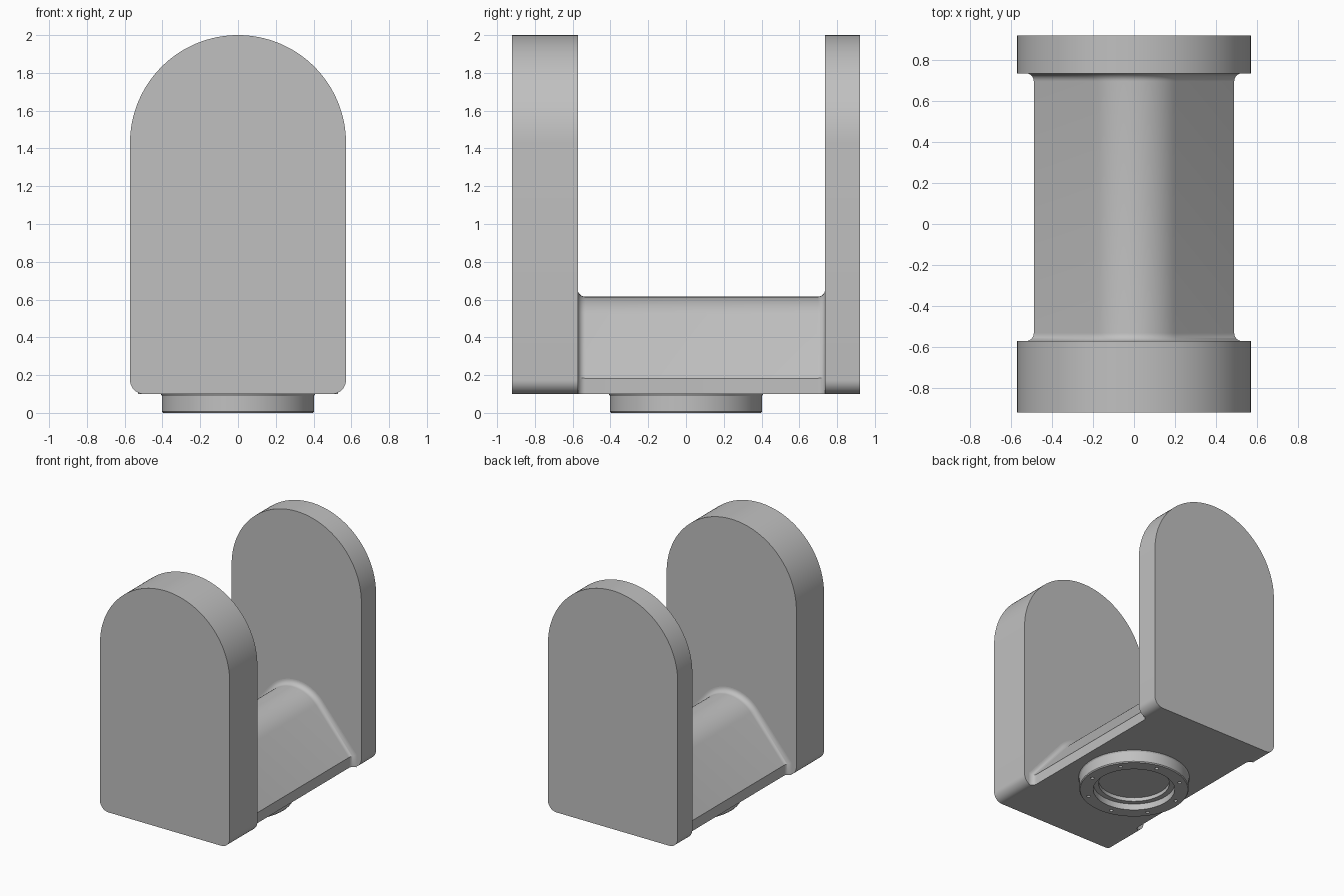
import bpy, bmesh
from math import sin, cos, pi, radians, tau

cube = bpy.data.objects.get("Cube")
if cube:
    bpy.data.objects.remove(cube, do_unlink=True)

grey = bpy.data.materials.new("mid_grey")
grey.use_nodes = True
grey.diffuse_color = (0.53, 0.53, 0.53, 1)
grey.node_tree.nodes["Principled BSDF"].inputs["Base Color"].default_value = grey.diffuse_color


def loft(name, rings):
    """Join equal-length rings of points into a capped solid."""
    bm = bmesh.new()
    loops = [[bm.verts.new(p) for p in ring] for ring in rings]
    for a, b in zip(loops, loops[1:]):
        n = len(a)
        for i in range(n):
            j = (i + 1) % n
            bm.faces.new((a[i], a[j], b[j], b[i]))
    bm.faces.new(loops[0])
    bm.faces.new(loops[-1])
    bmesh.ops.recalc_face_normals(bm, faces=bm.faces)
    mesh = bpy.data.meshes.new(name)
    bm.to_mesh(mesh)
    bm.free()
    obj = bpy.data.objects.new(name, mesh)
    bpy.context.collection.objects.link(obj)
    mesh.materials.append(grey)
    return obj


def arc(cx, cz, r, start, end, steps):
    angles = [radians(start + (end - start) * i / steps) for i in range(steps + 1)]
    return [(cx + r * cos(a), cz + r * sin(a)) for a in angles]


def circle(r, z, n=96, cx=0, cy=0):
    return [(cx + r * cos(tau * i / n), cy + r * sin(tau * i / n), z) for i in range(n)]


def finish(obj):
    bpy.ops.object.select_all(action='DESELECT')
    obj.select_set(True)
    bpy.context.view_layer.objects.active = obj
    bpy.ops.object.shade_smooth_by_angle(angle=radians(30))


BASE = 0.1
HALF = 0.572
FRONT_Y, BACK_Y = -0.573, 0.737

# Upright plates: round top, small rounded bottom corners
corner = 0.075
outline = (arc(0, 2 - HALF, HALF, 0, 180, 64)
           + arc(-HALF + corner, BASE + corner, corner, 180, 270, 10)
           + arc(HALF - corner, BASE + corner, corner, 270, 360, 10))
for name, y0, y1 in (("front_plate", -0.922, FRONT_Y), ("back_plate", BACK_Y, 0.922)):
    finish(loft(name, [[(x, y, z) for x, z in outline] for y in (y0, y1)]))


# Bridge: rounded ridge with sloping sides, flaring into both plates
def bridge_section(y, grow):
    tilt, r, top, side = radians(49.5), 0.263, 0.615, 0.49 + grow
    cz, r = top - r, r + grow
    shoulder = cz + (r - side * sin(tilt)) / cos(tilt)
    ridge = arc(0, cz, r, 40.5, 139.5, 24)
    pts = [(side, BASE), (side, shoulder)] + ridge + [(-side, shoulder), (-side, BASE)]
    return [(x, y, z) for x, z in pts]


fillet, steps = 0.04, 8
flare = [(fillet * (1 - cos(a)), fillet * (1 - sin(a)))
         for a in (pi / 2 * i / steps for i in range(steps + 1))]
sections = [bridge_section(FRONT_Y + dy, g) for dy, g in flare]
sections += [bridge_section(BACK_Y - dy, g) for dy, g in reversed(flare)]
finish(loft("bridge", sections))

# Mounting ring underneath, with a stepped bore
ring_profile = [(0.26, 0.08), (0.26, 0.05), (0.3, 0.05), (0.3, 0), (0.397, 0),
                (0.403, 0.008), (0.403, 0.09), (0.41, 0.102)]
ring = loft("mounting_ring", [circle(r, z) for r, z in ring_profile])

# Bolt holes drilled into the ring
for i in range(8):
    a = radians(33.5 + 45 * i)
    cx, cy = 0.35 * cos(a), 0.35 * sin(a)
    drill = loft("hole_cutter", [circle(0.014, z, 16, cx, cy) for z in (-0.02, 0.05)])
    drill.hide_render = True
    cut = ring.modifiers.new("hole", 'BOOLEAN')
    cut.operation = 'DIFFERENCE'
    cut.solver = 'EXACT'
    cut.object = drill
    bpy.context.view_layer.objects.active = ring
    bpy.ops.object.modifier_apply(modifier=cut.name)
    bpy.data.objects.remove(drill, do_unlink=True)
finish(ring)
